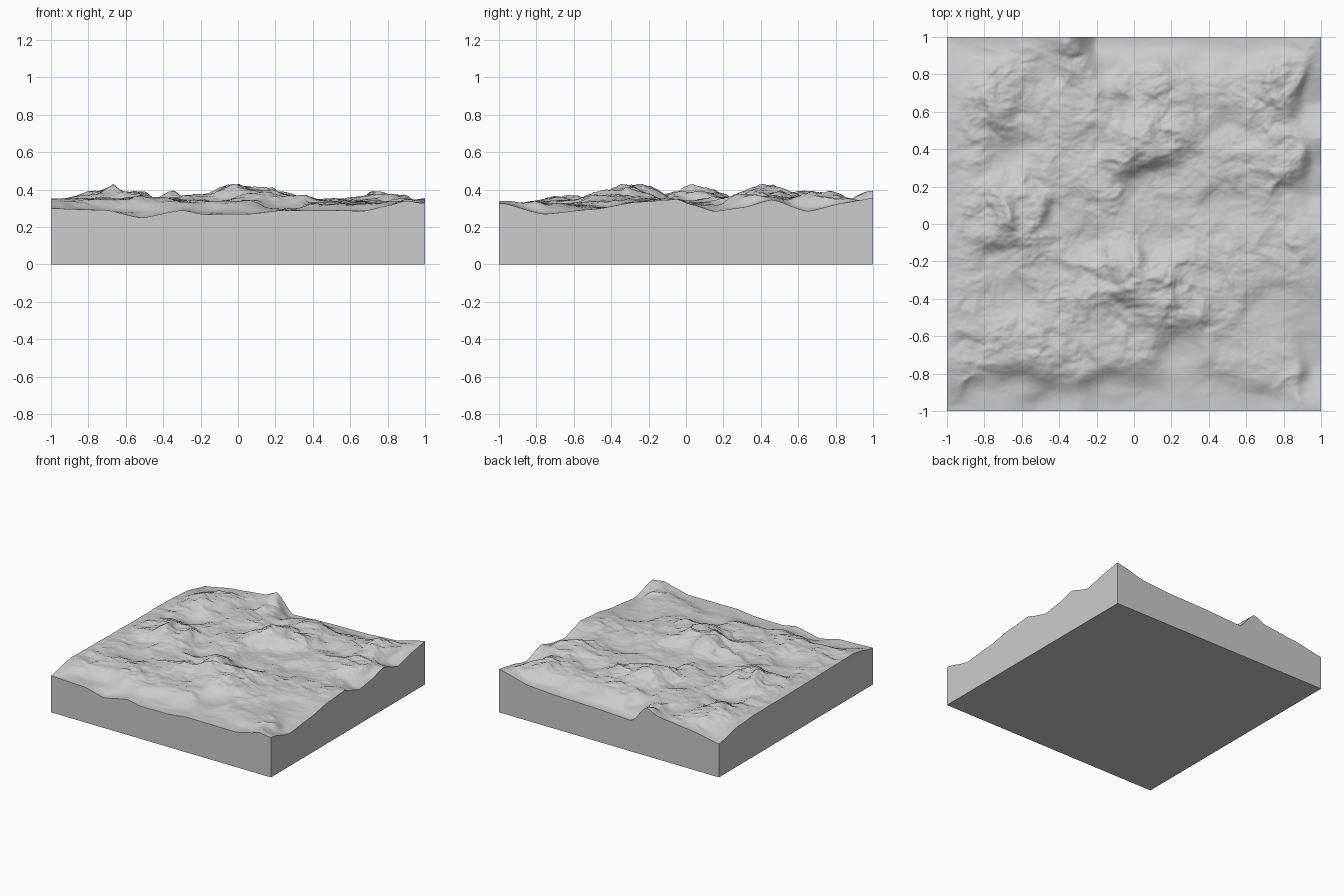
import bpy, bmesh, math
from mathutils import Vector, noise

if "Cube" in bpy.data.objects:
    bpy.data.objects.remove(bpy.data.objects["Cube"])

N = 240

# Ridge crests as (x, y, height) paths
RIDGES = [
    [(-.95, -.03, .34), (-.8, .0, .37), (-.68, .04, .415), (-.57, .1, .38), (-.5, .22, .345)],
    [(-.38, .07, .325), (-.17, .22, .36), (.0, .42, .42), (.12, .48, .39), (.2, .62, .36)],
    [(-.4, -.24, .345), (-.2, -.3, .37), (-.02, -.3, .42), (.12, -.35, .4),
     (.27, -.4, .37), (.42, -.28, .345), (.6, -.22, .335)],
    [(-.88, -.6, .345), (-.72, -.6, .35), (-.5, -.65, .36), (-.3, -.7, .335), (0, -.66, .34)],
    [(.15, .22, .32), (.55, .36, .345), (.72, .33, .37), (.86, .36, .365)],
    [(.0, .77, .35), (.15, .72, .37), (.35, .72, .34), (.62, .66, .35), (.76, .74, .385), (.86, .84, .355)],
    [(-.92, .62, .34), (-.75, .66, .385), (-.65, .8, .355)],
    [(-.55, .58, .335), (-.35, .6, .35), (-.28, .7, .34)],
    [(.45, -.66, .325), (.62, -.72, .32), (.84, -.8, .335)],
    [(-.345, 1, .39), (-.34, .9, .35)],
]
# Smooth hollows between the crests
HOLLOWS = [(-.65, .36, .3), (.15, -.02, .315), (-.25, -.08, .315), (-.1, -.9, .275), (.25, -.7, .29),
           (-.6, -.88, .28), (-.65, -.4, .31), (.5, .1, .31), (.02, .2, .305), (.72, -.45, .305),
           (.5, .53, .31), (.3, .9, .29), (-.1, .58, .325), (-.2, .42, .32), (-.1, .88, .28),
           (-.75, -.18, .315), (-.1, -.5, .325), (.4, -.92, .285), (.8, .1, .325), (-.45, .8, .32)]
# Heights along the four rims: (position, height)
FRONT = [(-1, .30), (-.7, .29), (-.52, .25), (-.3, .29), (-.18, .268), (.05, .27),
         (.25, .29), (.68, .287), (.8, .315), (.9, .34), (1, .325)]
RIGHT = [(-1, .33), (-.76, .27), (-.5, .295), (-.25, .335), (-.05, .35), (.03, .32),
         (.15, .285), (.3, .305), (.46, .345), (.65, .285), (.85, .33), (1, .355)]
BACK = [(-1, .275), (-.74, .32), (-.45, .35), (-.345, .395), (-.2, .255), (.17, .27),
        (.45, .275), (.72, .29), (1, .355)]
LEFT = [(-1, .30), (-.75, .35), (-.4, .345), (.07, .34), (.5, .34), (.75, .325), (1, .275)]


def rim(profile, t):
    for (a, za), (b, zb) in zip(profile, profile[1:]):
        if t <= b:
            f = (t - a) / (b - a)
            f = .5 * f + .5 * f * f * (3 - 2 * f)
            return za + (zb - za) * f
    return profile[-1][1]


segments = [(p, q, .0012) for path in RIDGES for p, q in zip(path, path[1:])]
segments += [(p, p, .004) for p in HOLLOWS]


# Blend crests, hollows and rims by distance
def base_height(x, y):
    total = weight = 0
    for (ax, ay, az), (bx, by, bz), soft in segments:
        dx, dy = bx - ax, by - ay
        l2 = dx * dx + dy * dy
        t = max(0, min(1, ((x - ax) * dx + (y - ay) * dy) / l2)) if l2 else 0
        d2 = (x - ax - t * dx) ** 2 + (y - ay - t * dy) ** 2
        w = 1 / (d2 + soft) ** 1.7
        total += w * (az + t * (bz - az))
        weight += w
    for profile, t, d in ((FRONT, x, y + 1), (BACK, x, 1 - y), (LEFT, y, x + 1), (RIGHT, y, 1 - x)):
        w = 1.5 / (d * d + .0004) ** 1.7
        total += w * rim(profile, t)
        weight += w
    return total / weight


# Rough crests, calm hollows, warped so the crests wander
def height(x, y):
    edge = min(1, (1 - max(abs(x), abs(y))) / .1)
    p = Vector((x, y, .37))
    warp = noise.noise_vector(p * 7) * .03 * edge
    h = base_height(x + warp.x, y + warp.y)
    rough = max(.15, min(1, (h - .29) / .08)) * (.2 + .8 * edge)
    ridged = .4 - abs(noise.noise(p * 5.5 + warp * 12)) * 1.5
    fine = noise.fractal(Vector((x * 9, y * 13, 2.1)) + warp * 16, .75, 2.1, 5)
    return h + rough * (.022 * ridged + .013 * fine)


# Terrain block: displaced grid, straight walls, flat base
bm = bmesh.new()
bmesh.ops.create_grid(bm, x_segments=N, y_segments=N, size=1)
for v in bm.verts:
    v.co.z = height(v.co.x, v.co.y)
border = [e for e in bm.edges if e.is_boundary]
walls = bmesh.ops.extrude_edge_only(bm, edges=border)["geom"]
for v in walls:
    if isinstance(v, bmesh.types.BMVert):
        v.co.z = 0
bmesh.ops.holes_fill(bm, edges=[e for e in bm.edges if e.is_boundary], sides=0)
bmesh.ops.recalc_face_normals(bm, faces=bm.faces)
mesh = bpy.data.meshes.new("terrain_block")
bm.to_mesh(mesh)
bm.free()
terrain = bpy.data.objects.new("terrain_block", mesh)
bpy.context.collection.objects.link(terrain)
bpy.context.view_layer.objects.active = terrain
terrain.select_set(True)
bpy.ops.object.shade_smooth_by_angle(angle=math.radians(60))
